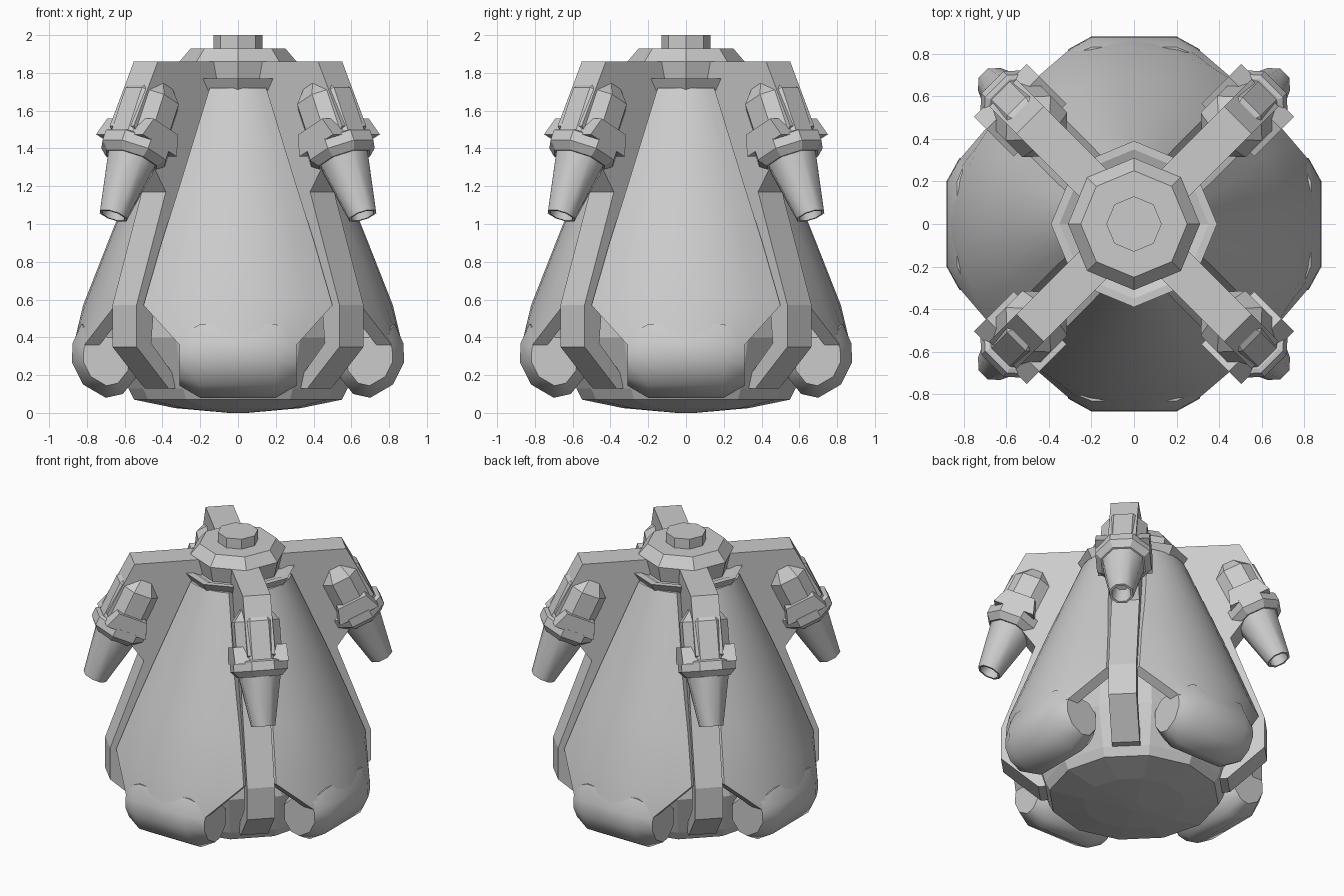
import bpy, bmesh, math
from mathutils import Matrix, Vector

if "Cube" in bpy.data.objects:
    bpy.data.objects.remove(bpy.data.objects["Cube"])

grey = bpy.data.materials.new("hull_grey")
grey.use_nodes = True
COLOUR = (0.6, 0.6, 0.6, 1)
grey.diffuse_color = COLOUR
grey.node_tree.nodes["Principled BSDF"].inputs["Base Color"].default_value = COLOUR


def finish(bm, name, angles=(0,), smooth=0, matrix=None):
    """Turn a bmesh into one object per angle about the vertical axis."""
    if matrix:
        bm.transform(matrix)
    bmesh.ops.remove_doubles(bm, verts=bm.verts, dist=0.0005)
    bmesh.ops.recalc_face_normals(bm, faces=bm.faces)
    mesh = bpy.data.meshes.new(name)
    bm.to_mesh(mesh)
    bm.free()
    mesh.materials.append(grey)
    if smooth:
        mesh.shade_smooth()
        mesh.set_sharp_from_angle(angle=math.radians(smooth))
    for i, angle in enumerate(angles):
        label = name if len(angles) == 1 else f"{name}_{i + 1}"
        ob = bpy.data.objects.new(label, mesh)
        ob.rotation_euler.z = math.radians(angle)
        bpy.context.collection.objects.link(ob)


def loft(rings):
    """Skin closed rings of equal length and cap both ends."""
    bm = bmesh.new()
    rows = [[bm.verts.new(p) for p in ring] for ring in rings]
    n = len(rows[0])
    for a, b in zip(rows, rows[1:]):
        for i in range(n):
            j = (i + 1) % n
            bm.faces.new((a[i], a[j], b[j], b[i]))
    bm.faces.new(rows[0])
    bm.faces.new(rows[-1])
    return bm


def lathe(profile, sides, turn=0):
    """Revolve (radius, height) points; ends are capped."""
    steps = [math.tau * (i + turn) / sides for i in range(sides)]
    return loft([[(r * math.cos(t), r * math.sin(t), z) for t in steps]
                 for r, z in profile])


def slab(profile, width):
    """Extrude an (x, z) outline sideways, centred on y = 0."""
    return loft([[(x, y, z) for x, z in profile] for y in (-width / 2, width / 2)])


SIDES = (0, 90, 180, 270)
CORNERS = (45, 135, 225, 315)

# Central body with its shallow dished base
finish(lathe([(0.05, 0), (0.33, 0.025), (0.55, 0.07), (0.58, 0.13), (0.66, 0.4),
              (0.62, 0.65), (0.28, 1.72)], 12), "core")

# Neck ring, cap and top knob
finish(lathe([(0.28, 1.66), (0.34, 1.69), (0.39, 1.77), (0.35, 1.77),
              (0.3, 1.75)], 8), "neck_ring")
finish(lathe([(0.28, 1.74), (0.31, 1.86), (0.25, 1.93)], 8), "cap")
finish(lathe([(0.13, 1.92), (0.13, 2.0)], 8), "top_knob")

# Curved hull plates: height, radius, half width
ROWS = [(1.72, 0.35, 0.15), (1.2, 0.57, 0.31), (0.9, 0.69, 0.405),
        (0.57, 0.82, 0.5), (0.36, 0.87, 0.31)]
COLS = [i / 4 for i in range(-4, 5)]


def plate_ring(z, r, half):
    outer = [(math.sqrt(r * r - (half * u) ** 2), half * u) for u in COLS]
    inner = [(x - 0.08, y) for x, y in reversed(outer)]
    return [(x, y, z) for x, y in outer + inner]


finish(loft([plate_ring(*row) for row in ROWS]), "hull_plate", SIDES, 35)

# Rounded pod under each plate, narrowing at both ends
POD = [(0.83, 0.47), (0.875, 0.37), (0.88, 0.27), (0.82, 0.15), (0.7, 0.08),
       (0.61, 0.1), (0.53, 0.2), (0.53, 0.36), (0.62, 0.45)]
MID = Vector((0.69, 0.28))
rings = []
for y, scale in ((-0.31, 0.68), (-0.2, 1), (0, 1), (0.2, 1), (0.31, 0.68)):
    points = [MID + (Vector(p) - MID) * scale for p in POD]
    rings.append([(p.x, y, p.y) for p in points])
finish(loft(rings), "lower_pod", SIDES, 50)

# Corner fins: broad shoulder, slim spine and hooked foot
finish(slab([(0.25, 1.86), (0.69, 1.86), (0.87, 1.52), (0.63, 1.17), (0.85, 0.57),
             (0.85, 0.35), (0.61, 0.13), (0.5, 0.13), (0.74, 0.37), (0.72, 0.55),
             (0.25, 1.6)], 0.18), "fin", CORNERS)

# Thrusters hang along a tilted axis inside each shoulder
TILT = Matrix.Translation((0.6, 0, 1.76)) @ Matrix.Rotation(math.radians(-25), 4, "Y")
finish(lathe([(0.07, 0), (0.16, -0.11), (0.16, -0.4)], 8, 0.5),
       "thruster_body", CORNERS, 0, TILT)
finish(slab([(-0.1, -0.27), (0.1, -0.27), (0.14, -0.38), (-0.14, -0.38)], 0.35),
       "thruster_bracket", CORNERS, 0, TILT)
finish(lathe([(0.17, -0.36), (0.19, -0.37), (0.19, -0.43), (0.15, -0.47)], 8, 0.5),
       "thruster_collar", CORNERS, 0, TILT)
finish(lathe([(0.145, -0.44), (0.08, -0.79), (0.065, -0.79), (0.05, -0.68)], 8, 0.5),
       "thruster_nozzle", CORNERS, 50, TILT)
